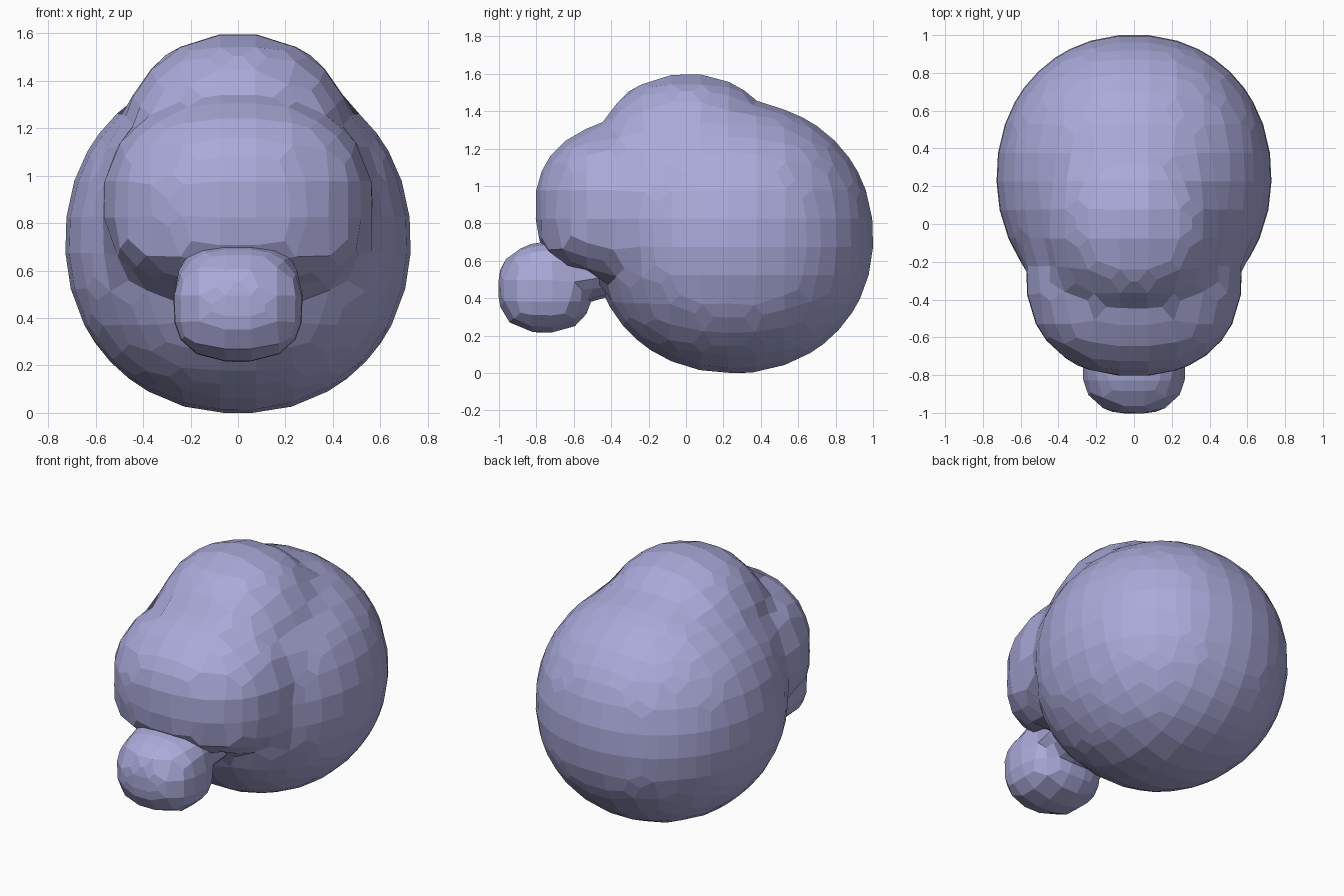
import bpy, bmesh
from mathutils import Vector

default = bpy.data.objects.get("Cube")
if default:
    bpy.data.objects.remove(default, do_unlink=True)

# One flat colour
lavender = bpy.data.materials.new("lavender")
lavender.use_nodes = True
colour = (0.40, 0.40, 0.70, 1.0)
lavender.diffuse_color = colour
lavender.node_tree.nodes["Principled BSDF"].inputs["Base Color"].default_value = colour


def blob_object(name, blobs):
    """Overlapping rounded blobs: (centre, radii, boxiness, floor)."""
    bm = bmesh.new()
    for centre, radii, boxy, floor in blobs:
        ball = bmesh.ops.create_icosphere(bm, subdivisions=5, radius=1)
        for v in ball["verts"]:
            reach = sum(abs(c) ** boxy for c in v.co) ** (1 / boxy)
            v.co = Vector(centre) + v.co / reach * Vector(radii)
            v.co.z = max(v.co.z, floor)
    mesh = bpy.data.meshes.new(name)
    bm.to_mesh(mesh)
    bm.free()
    obj = bpy.data.objects.new(name, mesh)
    bpy.context.collection.objects.link(obj)
    mesh.materials.append(lavender)
    return obj


def add(obj, kind, **settings):
    mod = obj.modifiers.new(kind.lower(), kind)
    for key, value in settings.items():
        setattr(mod, key, value)


def apply_all(obj):
    graph = bpy.context.evaluated_depsgraph_get()
    graph.update()
    baked = bpy.data.meshes.new_from_object(obj.evaluated_get(graph))
    obj.modifiers.clear()
    obj.data = baked
    baked.shade_flat()


def faceted(name, blobs, facet):
    """Fuse the blobs, then rebuild them as coarse flat facets."""
    guide = blob_object(name + "_guide", blobs)
    add(guide, "REMESH", mode="VOXEL", voxel_size=0.02)
    apply_all(guide)
    obj = bpy.data.objects.new(name, guide.data.copy())
    bpy.context.collection.objects.link(obj)
    add(obj, "REMESH", mode="VOXEL", voxel_size=facet)
    add(obj, "SHRINKWRAP", target=guide, wrap_method="NEAREST_SURFACEPOINT")
    apply_all(obj)
    bpy.data.objects.remove(guide, do_unlink=True)


# Large round back, crown on top and overhanging brow with a low rim in front
faceted("head", [
    ((0, 0.25, 0.725), (0.73, 0.755, 0.73), 2.1, 0),
    ((0, 0.01, 1.1), (0.5, 0.51, 0.505), 2.1, 0),
    ((0, -0.29, 0.89), (0.575, 0.52, 0.46), 2.2, 0.54),
    ((0, -0.3, 0.76), (0.54, 0.49, 0.22), 2.6, 0.54),
], 0.15)

# Small boxy snout below the brow with a short neck running back into the head
faceted("snout", [
    ((0, -0.755, 0.45), (0.275, 0.25, 0.235), 2.6, 0),
    ((0, -0.68, 0.56), (0.255, 0.24, 0.15), 2.6, 0),
    ((0, -0.48, 0.54), (0.26, 0.27, 0.13), 2.3, 0),
], 0.11)
